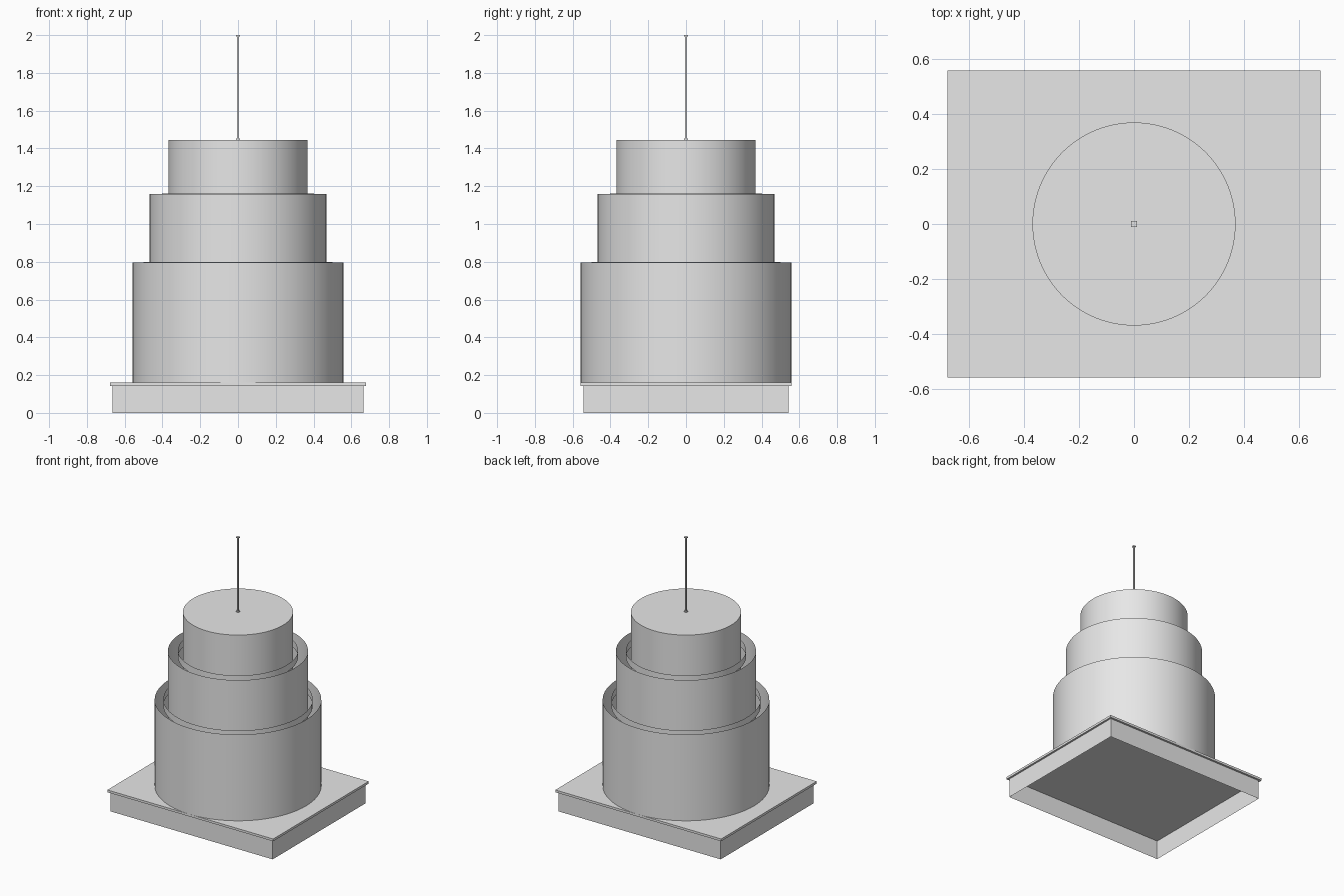
import bpy, bmesh, math

if "Cube" in bpy.data.objects:
    bpy.data.objects.remove(bpy.data.objects["Cube"])

grey = bpy.data.materials.new("light_grey")
grey.diffuse_color = (0.8, 0.8, 0.8, 1)
grey.use_nodes = True
grey.node_tree.nodes["Principled BSDF"].inputs["Base Color"].default_value = grey.diffuse_color


def finish(bm, name, smooth=False):
    me = bpy.data.meshes.new(name)
    bm.to_mesh(me)
    bm.free()
    me.materials.append(grey)
    ob = bpy.data.objects.new(name, me)
    bpy.context.collection.objects.link(ob)
    if smooth:
        bpy.ops.object.select_all(action='DESELECT')
        ob.select_set(True)
        bpy.context.view_layer.objects.active = ob
        bpy.ops.object.shade_smooth_by_angle(angle=math.radians(35))
    return ob


def box(name, hx, hy, z0, z1, open_bottom=False):
    bm = bmesh.new()
    bmesh.ops.create_cube(bm, size=1)
    for v in bm.verts:
        v.co = (v.co.x * 2 * hx, v.co.y * 2 * hy, z0 if v.co.z < 0 else z1)
    if open_bottom:
        bm.normal_update()
        low = [f for f in bm.faces if f.normal.z < -0.9]
        bmesh.ops.delete(bm, geom=low, context='FACES_ONLY')
    return finish(bm, name)


def tube(name, r, z0, z1, capped=False):
    # thin open shell, optionally closed on top
    bm = bmesh.new()
    bmesh.ops.create_cone(bm, cap_ends=True, segments=96,
                          radius1=r, radius2=r, depth=z1 - z0)
    bmesh.ops.translate(bm, verts=bm.verts, vec=(0, 0, (z0 + z1) / 2))
    bm.normal_update()
    caps = [f for f in bm.faces
            if f.normal.z < -0.9 or (f.normal.z > 0.9 and not capped)]
    bmesh.ops.delete(bm, geom=caps, context='FACES_ONLY')
    return finish(bm, name, True)


# base: hollow skirt and overhanging plate
box("base_skirt", 0.664, 0.543, 0, 0.143, open_bottom=True)
box("base_plate", 0.678, 0.558, 0.143, 0.16)

# nested tiers, open on top except the last
tube("lower_tier", 0.558, 0.16, 0.797)
tube("middle_tier", 0.469, 0.16, 1.158)
tube("upper_tier", 0.369, 0.16, 1.445, capped=True)

# thin collars in the gaps between tiers
tube("lower_collar", 0.50, 0.75, 0.80)
tube("upper_collar", 0.402, 1.11, 1.161)

# slender mast with square ends
box("mast", 0.006, 0.006, 1.445, 1.992)
box("mast_foot", 0.01, 0.01, 1.445, 1.453)
box("mast_tip", 0.01, 0.01, 1.992, 2.0)
